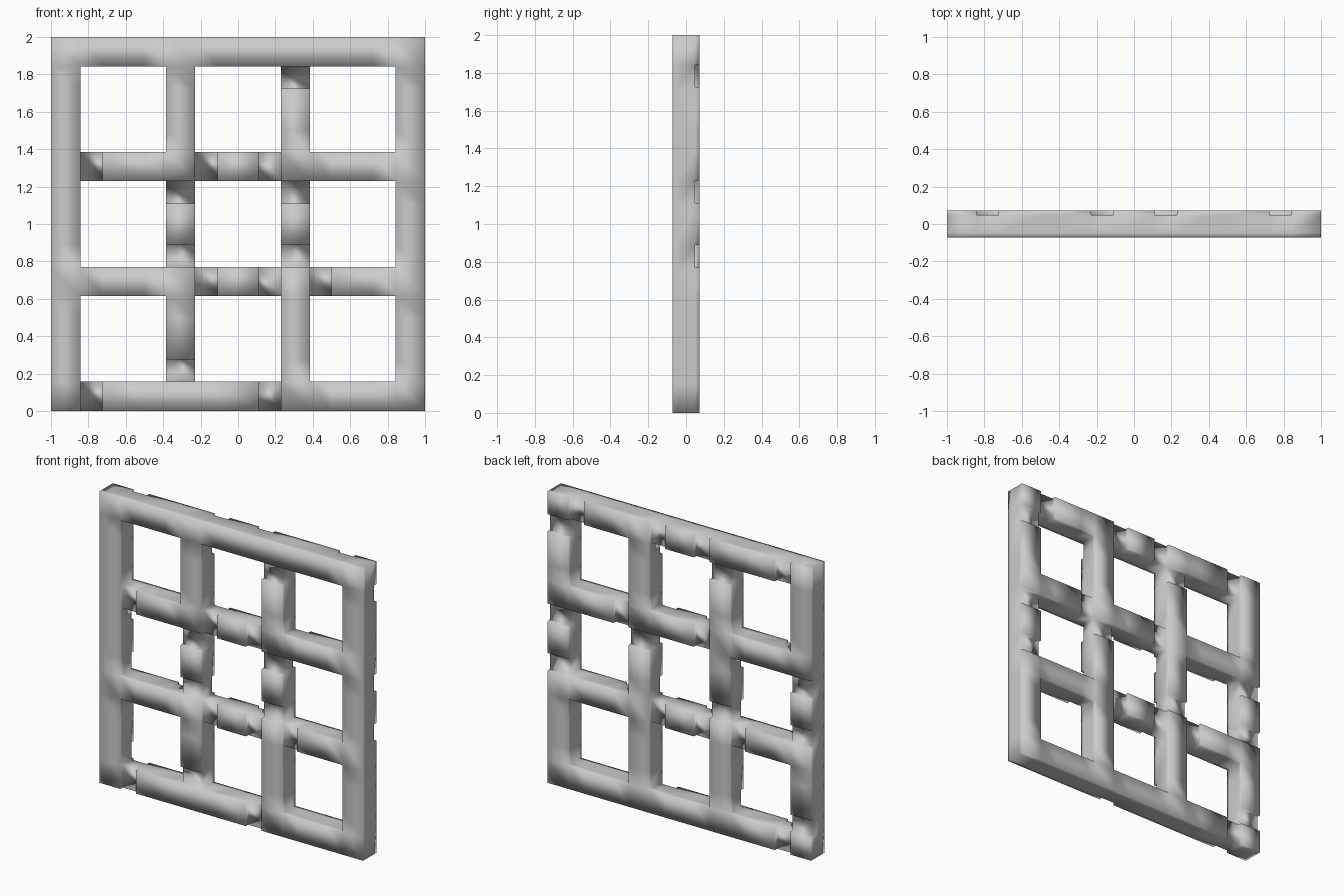
import bpy
import bmesh

cube = bpy.data.objects.get("Cube")
if cube:
    bpy.data.objects.remove(cube)

# Grid lines shared by both directions, mirrored about the centre
half = [0.11, 0.23, 0.385, 0.5, 0.725, 0.843, 1.0]
lines = [-v for v in reversed(half)] + half
depth = [-0.072, -0.047, 0.047, 0.072]
bars = {0, 4, 8, 12}          # strips of the grid that are solid bars

# Shallow notches where one bar dips under another:
# bar strip -> positions along that bar
front_rows = {8: (1, 5, 7), 4: (5, 7, 9), 0: (1, 7)}
front_columns = {4: (1, 5, 7), 8: (5, 7, 11)}
back_rows = {12: (1, 5, 7, 11), 8: (5, 9), 4: (3, 5, 7), 0: (1,)}
back_columns = {12: (5, 7, 11), 8: (7,), 4: (5, 11), 0: (1, 5, 7)}


def notch_cells(rows, columns):
    cells = {(c, r) for r, cols in rows.items() for c in cols}
    return cells | {(c, r) for c, rs in columns.items() for r in rs}


notches = {0: notch_cells(front_rows, front_columns),
           2: notch_cells(back_rows, back_columns)}

# Solid blocks of the woven lattice
count = len(lines) - 1
solid = {(c, layer, r)
         for c in range(count) for r in range(count) for layer in range(3)
         if (c in bars or r in bars) and (c, r) not in notches.get(layer, ())}

# Skin the outer faces of the blocks as one welded mesh
bm = bmesh.new()
verts = {}


def corner(key):
    if key not in verts:
        x, y, z = key
        verts[key] = bm.verts.new((lines[x], depth[y], lines[z] + 1))
    return verts[key]


for cell in sorted(solid):
    for axis in range(3):
        for side in (0, 1):
            neighbour = list(cell)
            neighbour[axis] += 2 * side - 1
            if tuple(neighbour) in solid:
                continue
            u, v = (axis + 1) % 3, (axis + 2) % 3
            loop = []
            for du, dv in ((0, 0), (1, 0), (1, 1), (0, 1)):
                key = list(cell)
                key[axis] += side
                key[u] += du
                key[v] += dv
                loop.append(corner(tuple(key)))
            face = bm.faces.new(loop if side else loop[::-1])
            face.smooth = True

mesh = bpy.data.meshes.new("woven_lattice")
bm.to_mesh(mesh)
bm.free()
lattice = bpy.data.objects.new("woven_lattice", mesh)
bpy.context.collection.objects.link(lattice)

# Plain grey finish
grey = bpy.data.materials.new("plain_grey")
grey.use_nodes = True
colour = (0.6, 0.6, 0.6, 1)
grey.diffuse_color = colour
grey.node_tree.nodes["Principled BSDF"].inputs["Base Color"].default_value = colour
mesh.materials.append(grey)
